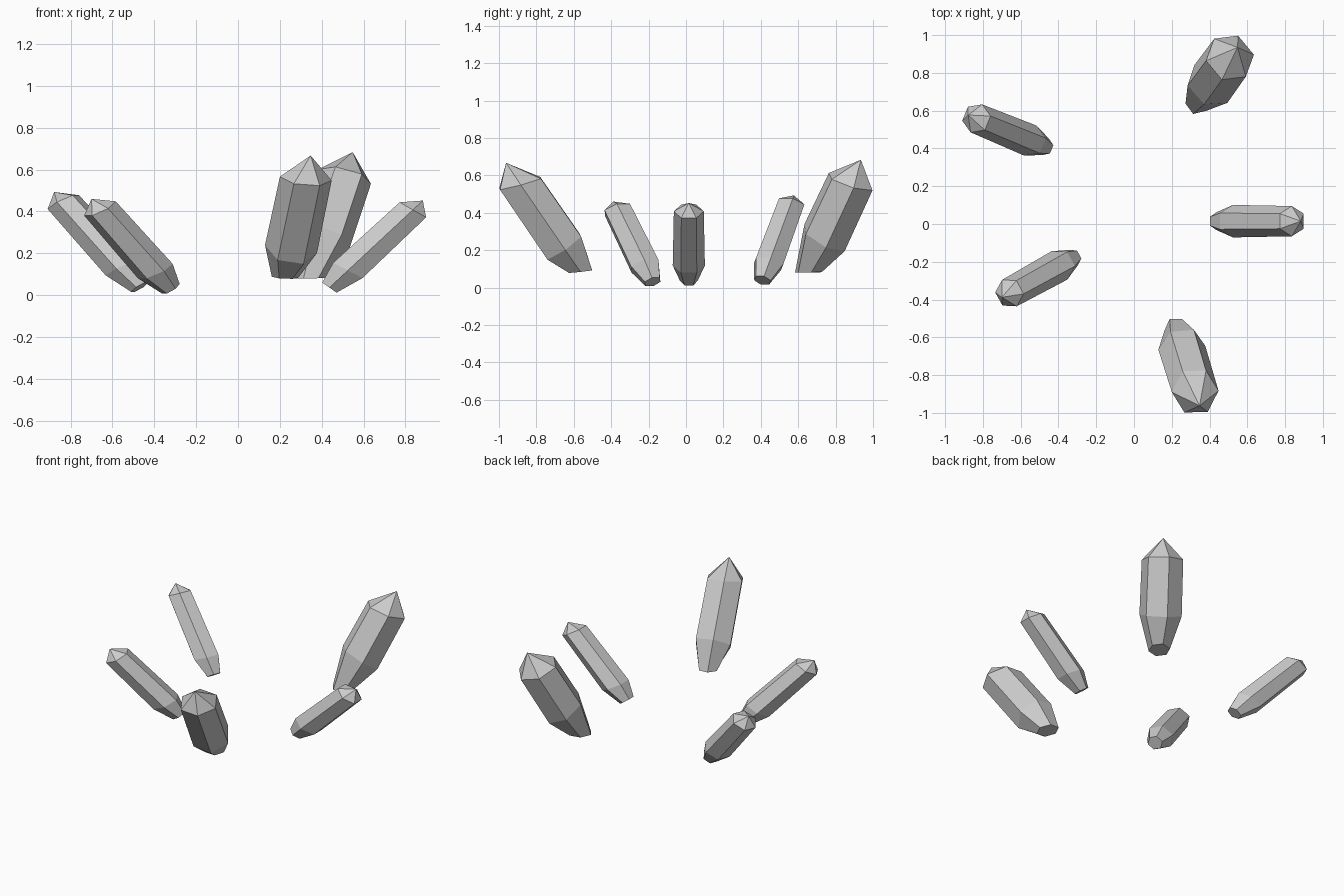
import bpy, bmesh
from math import cos, sin, radians
from mathutils import Vector

if "Cube" in bpy.data.objects:
    bpy.data.objects.remove(bpy.data.objects["Cube"])


def crystal(name, tip, axis, sections, radius, spin):
    """Six-sided leaning crystal; sections = (distance below tip, radius factor, tilt)."""
    tip, axis = Vector(tip), Vector(axis).normalized()
    out = Vector((axis.x, axis.y, 0)).normalized()
    out = (out - axis * out.dot(axis)).normalized()      # outward, square to axis
    side = axis.cross(out)
    bm = bmesh.new()
    apex = bm.verts.new(tip)
    rings = []
    for dist, factor, tilt in sections:
        ring = []
        for i in range(6):
            a = radians(spin + 60 * i)
            r = radius * factor
            ring.append(bm.verts.new(tip - axis * (dist - tilt * cos(a))
                                     + out * r * cos(a) + side * r * sin(a)))
        rings.append(ring)
    for i in range(6):
        j = (i + 1) % 6
        bm.faces.new((apex, rings[0][i], rings[0][j]))
        for up, low in zip(rings, rings[1:]):
            bm.faces.new((up[i], low[i], low[j], up[j]))
    bm.faces.new(rings[-1])
    bmesh.ops.recalc_face_normals(bm, faces=bm.faces)
    mesh = bpy.data.meshes.new(name)
    bm.to_mesh(mesh)
    bm.free()
    bpy.context.collection.objects.link(bpy.data.objects.new(name, mesh))


# Two large crystals at front and back
crystal("large_crystal_front", (0.347, -0.962, 0.667), (0.21, -0.686, 1),
        [(0.135, 0.98, 0.045), (0.55, 1, 0), (0.715, 0.5, 0.035)], 0.126, 15)
crystal("large_crystal_back", (0.548, 0.935, 0.683), (0.34, 0.467, 1),
        [(0.135, 0.98, 0.02), (0.48, 1, -0.01), (0.695, 0.5, 0.04)], 0.134, 15)

# Three small crystals leaning outward
small = [(0.065, 0.93, 0.025), (0.49, 1, 0.03), (0.61, 0.55, 0.01)]
crystal("small_crystal_right", (0.883, 0.015, 0.452), (0.73, 0, 0.68), small, 0.086, 30)
crystal("small_crystal_back_left", (-0.878, 0.577, 0.493), (-0.9, 0.37, 1),
        [(d * 1.04, f, t) for d, f, t in small], 0.086, 30)
crystal("small_crystal_front_left", (-0.70, -0.388, 0.46), (-0.38, -0.21, 0.43), small, 0.086, 30)
